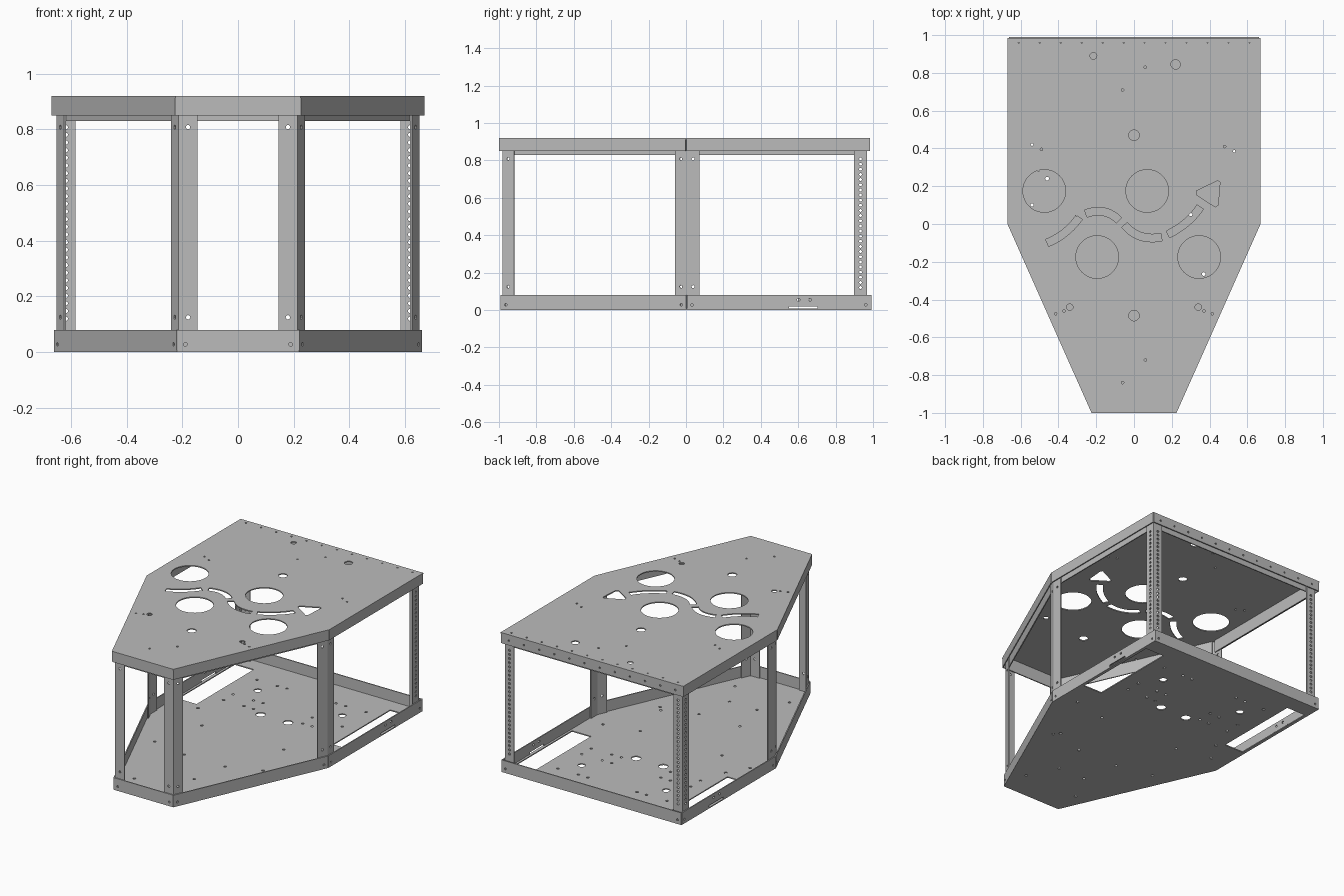
import bpy, bmesh
from math import cos, sin, tau
from mathutils import Matrix, Vector

if "Cube" in bpy.data.objects:
    bpy.data.objects.remove(bpy.data.objects["Cube"], do_unlink=True)

steel = bpy.data.materials.new("grey steel")
GREY = (0.5, 0.5, 0.5, 1)
steel.diffuse_color = GREY
steel.use_nodes = True
steel.node_tree.nodes["Principled BSDF"].inputs["Base Color"].default_value = GREY

T = 0.007  # sheet thickness


def circle(x, y, r, n=12):
    return [(x + r * cos(i * tau / n), y + r * sin(i * tau / n)) for i in range(n)]


def rect(x0, y0, x1, y1):
    return [(x0, y0), (x1, y0), (x1, y1), (x0, y1)]


def slot(a, m, b, w=0.04, n=10):
    """Curved slot of width w running from a through m to b."""
    a, m, b = Vector(a), Vector(m), Vector(b)
    c = 2 * m - (a + b) / 2
    left, right = [], []
    for i in range(n + 1):
        t = i / n
        p = a * (1 - t) ** 2 + c * 2 * t * (1 - t) + b * t * t
        d = ((c - a) * (1 - t) + (b - c) * t).normalized() * w / 2
        left.append((p.x - d.y, p.y + d.x))
        right.append((p.x + d.y, p.y - d.x))
    return right + left[::-1]


def sheet(bm, loops, matrix):
    """Add a sheet to bm: first loop is the outline, the rest are holes."""
    cu = bpy.data.curves.new("profile", 'CURVE')
    cu.dimensions, cu.fill_mode, cu.extrude = '2D', 'BOTH', T / 2
    for loop in loops:
        sp = cu.splines.new('POLY')
        sp.points.add(len(loop) - 1)
        for pt, co in zip(sp.points, loop):
            pt.co = (co[0], co[1], 0, 1)
        sp.use_cyclic_u, sp.use_smooth = True, False
    ob = bpy.data.objects.new("profile", cu)
    bpy.context.collection.objects.link(ob)
    me = bpy.data.meshes.new_from_object(ob.evaluated_get(bpy.context.evaluated_depsgraph_get()))
    me.transform(matrix)
    bm.from_mesh(me)
    bpy.data.objects.remove(ob)
    bpy.data.curves.remove(cu)
    bpy.data.meshes.remove(me)


def finish(name, bm):
    bmesh.ops.remove_doubles(bm, verts=bm.verts, dist=1e-5)
    bmesh.ops.recalc_face_normals(bm, faces=bm.faces)
    for f in bm.faces:
        f.smooth, f.material_index = False, 0
    me = bpy.data.meshes.new(name)
    bm.to_mesh(me)
    bm.free()
    me.materials.clear()
    me.materials.append(steel)
    bpy.context.collection.objects.link(bpy.data.objects.new(name, me))


def normal(p, q):
    d = (q - p).normalized()
    return Vector((d.y, -d.x))


def inset(pts, dist):
    out = []
    for i, p in enumerate(pts):
        a, b = normal(pts[i - 1], p), normal(p, pts[(i + 1) % len(pts)])
        out.append(p - (a + b) * dist / (1 + a.dot(b)))
    return out


def wall_frame(p, q):
    """Matrix for a wall whose outer face runs from p to q."""
    d, n = (q - p).normalized(), normal(p, q)
    o = p - n * T / 2
    return Matrix(((d.x, 0, n.x, o.x), (d.y, 0, n.y, o.y), (0, 1, 0, 0), (0, 0, 0, 1)))


def level(z):
    return Matrix.Translation((0, 0, z))


def edges(pts):
    return [(p, pts[(i + 1) % len(pts)]) for i, p in enumerate(pts)]


def footprint(back):
    half = [(0.225, -1), (0.67, 0), (0.67, back)]
    return [Vector(p) for p in [(-0.225, -1)] + half + [(-0.67, back), (-0.67, 0)]]


FRONT, LEFT, BACK, RIGHT = 0, 2, 3, 4
SIDES = ["front", "front_left", "left", "back", "right", "front_right"]
lid = footprint(0.985)
tray = inset(footprint(1.0), 0.009)
frame = inset(lid, 0.018)

# Lid plate with round openings, wavy slots and an arrow head
holes = [circle(x, y, 0.113, 40) for x, y in
         [(-0.475, 0.175), (0.07, 0.175), (-0.195, -0.175), (0.345, -0.175)]]
holes += [circle(x, y, r, 20) for x, y, r in
          [(0, 0.47, 0.028), (0, -0.485, 0.028), (0.22, 0.845, 0.025),
           (-0.215, 0.89, 0.018), (-0.34, -0.44, 0.017), (0.34, -0.44, 0.017)]]
holes += [slot((-0.46, -0.1), (-0.365, -0.045), (-0.29, 0.035)),
          slot((-0.255, 0.055), (-0.16, 0.065), (-0.08, 0.02)),
          slot((-0.05, -0.005), (0.035, -0.065), (0.145, -0.07)),
          slot((0.18, -0.055), (0.28, 0.01), (0.35, 0.09))]
holes.append([(0.33, 0.155), (0.43, 0.09), (0.445, 0.1), (0.455, 0.22), (0.445, 0.23), (0.33, 0.175)])
small = [(-0.54, 0.42), (-0.49, 0.395), (0.48, 0.41), (0.53, 0.385), (-0.06, 0.71), (0.06, 0.83),
         (-0.06, -0.84), (0.06, -0.72), (-0.415, -0.475), (-0.37, -0.46), (0.37, -0.46), (0.415, -0.475)]
holes += [circle(x, y, 0.007, 8) for x, y in small]
holes += [circle(-0.61 + i * 0.111, 0.955, 0.006, 8) for i in range(12)]
bm = bmesh.new()
sheet(bm, [lid] + holes, level(0.92 - T / 2))
finish("lid_plate", bm)

# Lid skirt, and the inner rails showing just below it
for i, (p, q) in enumerate(edges(lid)):
    bm, size = bmesh.new(), (q - p).length
    row = [circle(0.06 + k * 0.111, 0.88, 0.006, 8) for k in range(12)] if i == BACK else []
    sheet(bm, [rect(0.003, 0.85, size - 0.003, 0.92 - T)] + row, wall_frame(p, q))
    finish("lid_skirt_" + SIDES[i], bm)
for i, (p, q) in enumerate(edges(inset(frame, T + 0.002))):
    bm, size = bmesh.new(), (q - p).length
    sheet(bm, [rect(0.012, 0.83, size - 0.012, 0.92 - T)], wall_frame(p, q))
    finish("top_rail_" + SIDES[i], bm)

# Tray floor with two side cutouts and mounting holes
holes = [circle(-0.46, 0.24, 0.01), circle(0.37, -0.265, 0.01)]
for s in (-1, 1):
    holes.append(rect(*sorted((s * 0.5, s * 0.64))[:1], 0.28, max(s * 0.5, s * 0.64), 0.88))
    holes += [circle(s * 0.1, 0.38, 0.03, 20), circle(s * 0.31, 0.65, 0.024, 20)]
    holes += [circle(s * x, y, 0.009, 10) for x in (0.18, 0.25, 0.4) for y in (0.42, 0.52, 0.77)]
    holes += [circle(s * x, y, 0.009, 10) for x, y in
              [(0.54, 0.1), (0.4, -0.3), (0.15, -0.35), (0.2, -0.8), (0.1, -0.6), (0.3, 0.05)]]
bm = bmesh.new()
sheet(bm, [tray] + holes, level(T / 2))
finish("tray_floor", bm)

# Tray walls with corner bolts; the long sides have a shallow notch
for i, (p, q) in enumerate(edges(tray)):
    bm, size = bmesh.new(), (q - p).length
    outline = rect(0.003, T, size - 0.003, 0.08)
    bolts = [circle(s, 0.028, 0.007, 8) for s in (0.03, size - 0.03)]
    if i in (LEFT, RIGHT):
        a, b = (0.55, 0.7) if i == LEFT else (size - 0.7, size - 0.55)
        outline[1:1] = [(a, T), (a, 0.02), (b, 0.02), (b, T)]
        bolts += [circle(s, 0.055, 0.008, 10) for s in (a + 0.05, a + 0.11)]
    sheet(bm, [outline] + bolts, wall_frame(p, q))
    finish("tray_wall_" + SIDES[i], bm)

# Angle posts at the six corners; the rear pair has full hole rows
WIDTH = 0.068
POSTS = ["front_right", "front_left", "middle_left", "back_left", "back_right", "middle_right"]
runs = edges(frame)
for i, name in enumerate(POSTS):
    bm = bmesh.new()
    if name.startswith("back"):
        heights, r = [0.12 + k * 0.0275 for k in range(26)], 0.008
    else:
        heights, r = [0.125, 0.808], 0.008
    for (p, q), at_start in ((runs[i], True), (runs[i - 1], False)):
        size = (q - p).length
        a, b = (0, WIDTH) if at_start else (size - WIDTH, size)
        mid = a + 0.034
        sheet(bm, [rect(a, T, b, 0.92 - T)] + [circle(mid, z, r, 8) for z in heights], wall_frame(p, q))
    finish(name + "_post", bm)
